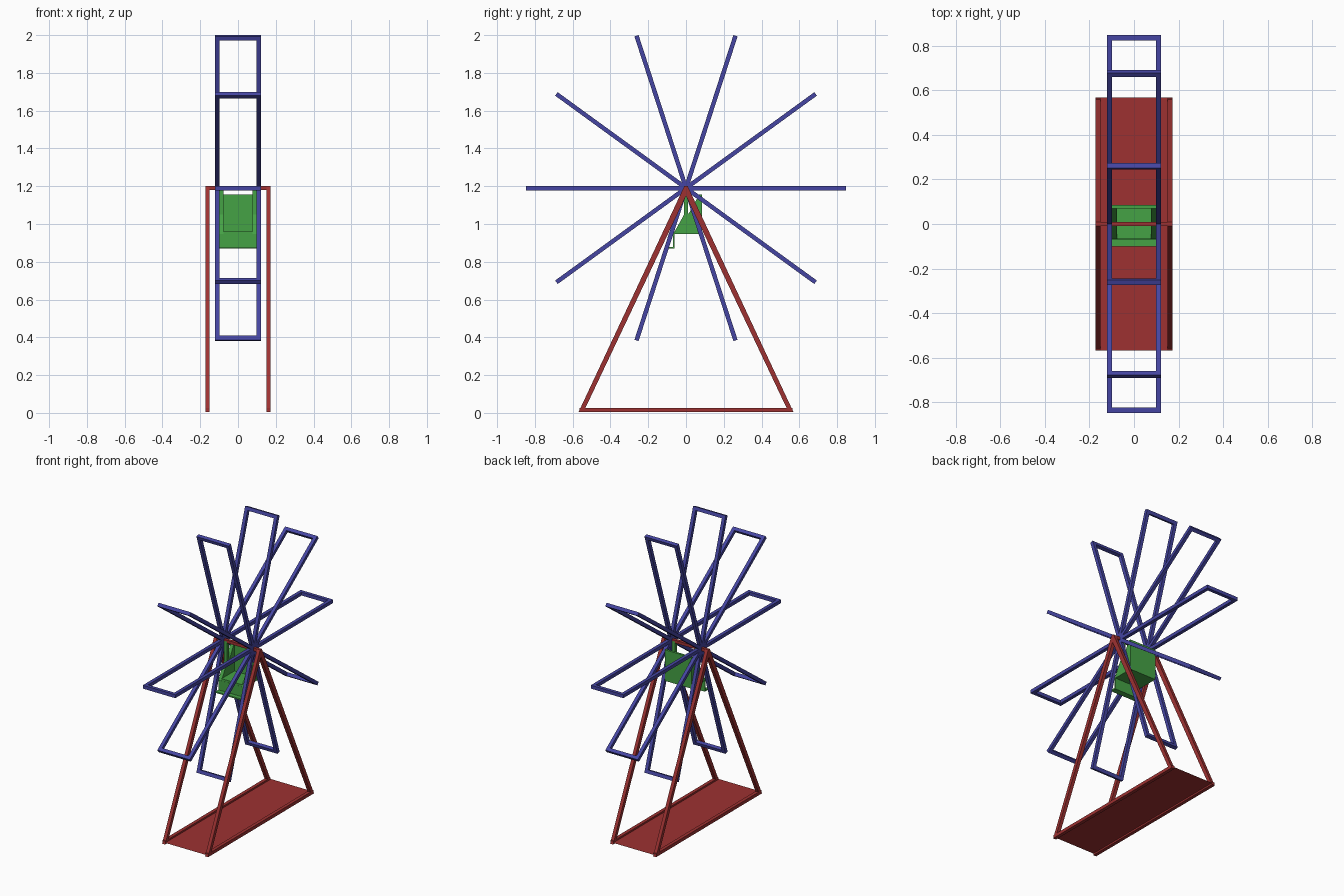
import bpy, math
from math import sin, cos, radians

if "Cube" in bpy.data.objects:
    bpy.data.objects.remove(bpy.data.objects["Cube"])

def material(name, color):
    m = bpy.data.materials.new(name)
    m.diffuse_color = (*color, 1)
    m.use_nodes = True
    m.node_tree.nodes["Principled BSDF"].inputs["Base Color"].default_value = m.diffuse_color
    return m

RED = material("red_paint", (0.34, 0.031, 0.031))
BLUE = material("blue_paint", (0.06, 0.06, 0.36))
GREEN = material("green_paint", (0.06, 0.36, 0.06))
HUB = 1.19

def mesh(name, verts, faces, mat):
    me = bpy.data.meshes.new(name)
    me.from_pydata(verts, [], faces)
    me.materials.append(mat)
    ob = bpy.data.objects.new(name, me)
    bpy.context.collection.objects.link(ob)
    return ob

def extrude_x(name, profile, x0, x1, mat):
    """Solid from a counter-clockwise (y, z) profile, running from x0 to x1."""
    n = len(profile)
    verts = [(x, y, z) for x in (x0, x1) for y, z in profile]
    faces = [tuple(reversed(range(n))), tuple(range(n, 2 * n))]
    faces += [(i, (i + 1) % n, n + (i + 1) % n, n + i) for i in range(n)]
    return mesh(name, verts, faces, mat)

def box(name, x0, x1, y0, y1, z0, z1, mat):
    return extrude_x(name, [(y0, z0), (y1, z0), (y1, z1), (y0, z1)], x0, x1, mat)

def beam(name, a, b, w, x0, x1, mat):
    """Square-ended beam between two (y, z) points."""
    dy, dz = b[0] - a[0], b[1] - a[1]
    l = math.hypot(dy, dz)
    ny, nz = -dz / l * w / 2, dy / l * w / 2
    return extrude_x(name, [(a[0] - ny, a[1] - nz), (b[0] - ny, b[1] - nz),
                            (b[0] + ny, b[1] + nz), (a[0] + ny, a[1] + nz)], x0, x1, mat)

# Wheel: five long rectangular frames crossing at the hub
R, T = 0.848, 0.023
for i in range(5):
    c, s = cos(radians(36 * i)), sin(radians(36 * i))
    at = lambda r: (r * c, HUB + r * s)
    for x in (-0.122, 0.122 - T):
        beam(f"wheel_spoke_{i}", at(-R), at(R), T, x, x + T, BLUE)
    for k in (-1, 1):
        beam(f"wheel_tip_bar_{i}", at(k * (R - T)), at(k * R), T, -0.122 + T, 0.122 - T, BLUE)

# Stand: two A-frames, axle and a thin floor sheet
for x0, x1 in ((-0.173, -0.15), (0.15, 0.173)):
    extrude_x("stand_front_leg", [(-0.569, 0.004), (-0.543, 0.004), (0.012, 1.174),
                                  (0.009, 1.2), (-0.009, 1.2)], x0, x1, RED)
    extrude_x("stand_back_leg", [(0.543, 0.004), (0.569, 0.004), (0.009, 1.2),
                                 (-0.009, 1.2), (-0.012, 1.174)], x0, x1, RED)
    box("stand_base_bar", x0, x1, -0.565, 0.565, 0.004, 0.026, RED)
box("axle", -0.15, 0.15, -0.01, 0.01, HUB - 0.01, HUB + 0.01, RED)
mesh("floor_sheet", [(-0.15, -0.568, 0.015), (0.15, -0.568, 0.015),
                     (0.15, 0.568, 0.015), (-0.15, 0.568, 0.015)], [(0, 1, 2, 3)], RED)

# Seat hanging from the axle
side = [(-0.068, 0.946), (0.085, 0.946), (0.085, 1.157), (0.07, 1.157),
        (0.012, 1.05), (0.01, HUB), (-0.01, HUB), (-0.01, 1.05)]
for x0, x1 in ((-0.1, -0.076), (0.076, 0.1)):
    extrude_x("seat_side", side, x0, x1, GREEN)
box("seat_back", -0.076, 0.076, 0.07, 0.085, 0.946, 1.157, GREEN)
box("seat_base", -0.076, 0.076, -0.068, 0.07, 0.946, 0.96, GREEN)
box("leg_panel", -0.1, 0.1, -0.069, -0.06, 0.87, 0.946, GREEN)
box("foot_rest", -0.1, 0.1, -0.1, -0.069, 0.87, 0.879, GREEN)
